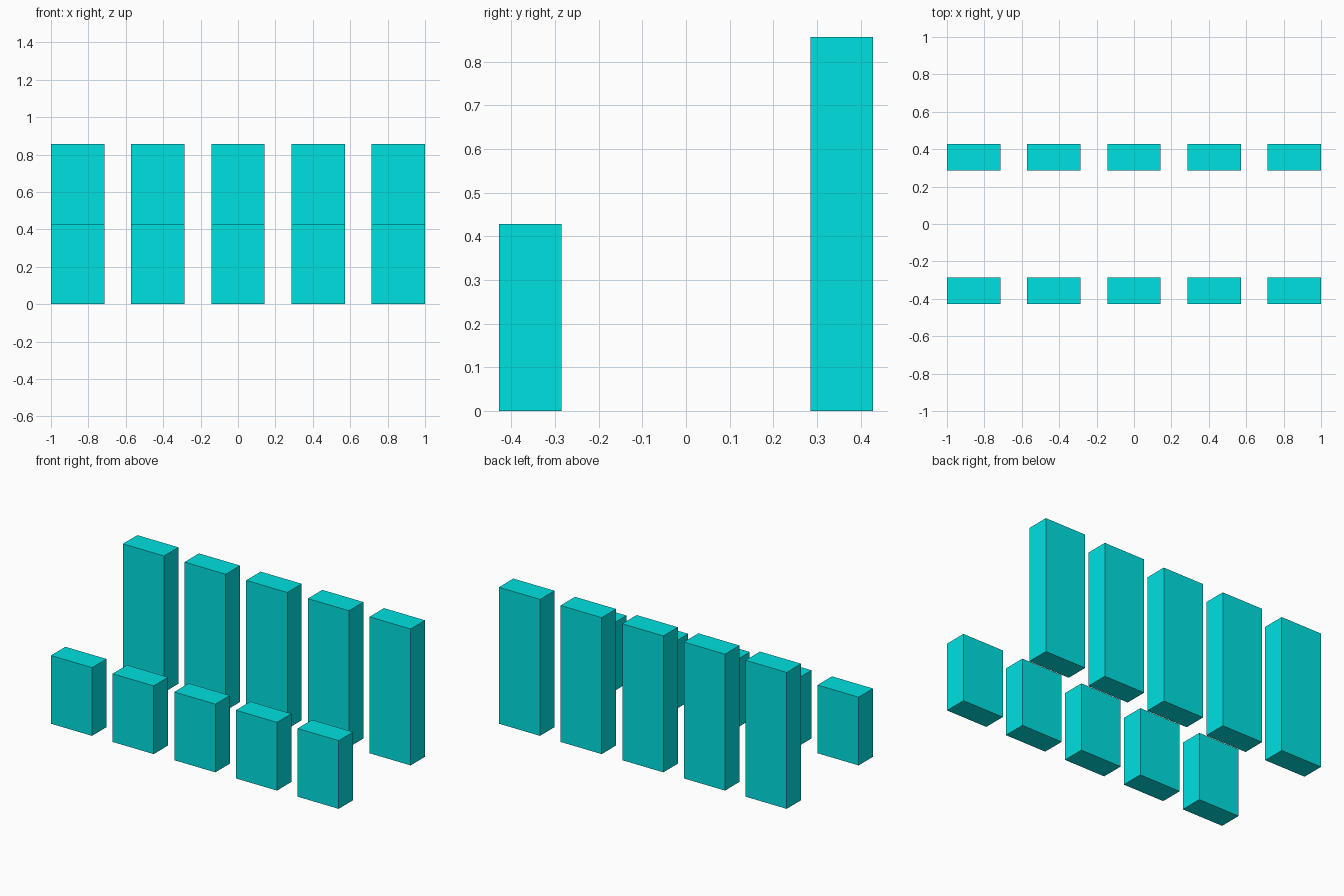
import bpy

if "Cube" in bpy.data.objects:
    bpy.data.objects.remove(bpy.data.objects["Cube"])

U = 2 / 7  # block width; depth and gaps are half of it

cyan = bpy.data.materials.new("cyan")
cyan.diffuse_color = (0.0, 0.75, 0.75, 1)
cyan.use_nodes = True
cyan.node_tree.nodes["Principled BSDF"].inputs["Base Color"].default_value = cyan.diffuse_color


def block(name, x, y, height):
    bpy.ops.mesh.primitive_cube_add(size=1, location=(x, y, height / 2))
    ob = bpy.context.object
    ob.name = name
    ob.scale = (U, U / 2, height)
    bpy.ops.object.transform_apply(location=False, rotation=False, scale=True)
    ob.data.materials.append(cyan)


# Two rows of five blocks: short in front, tall behind
for i in range(-2, 3):
    x = i * 1.5 * U
    block(f"short_block_{i + 3}", x, -1.25 * U, 1.5 * U)
    block(f"tall_block_{i + 3}", x, 1.25 * U, 3 * U)
